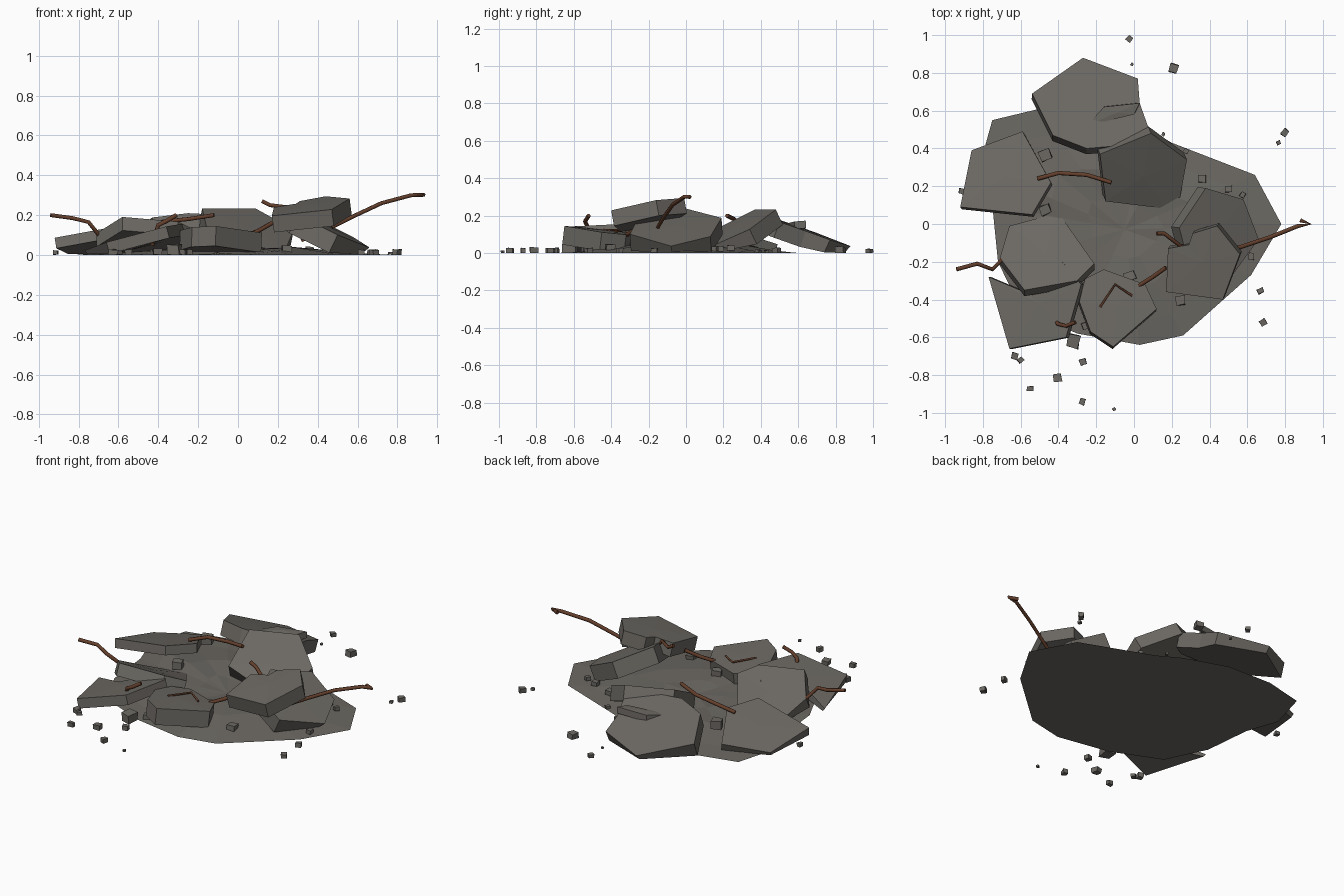
import bpy, bmesh, math, random
from mathutils import Vector, Matrix
random.seed(7)

rust = bpy.data.materials.new("rust")
rust.diffuse_color = (0.13, 0.05, 0.025, 1)
stone = bpy.data.materials.new("concrete")
stone.diffuse_color = (0.15, 0.14, 0.125, 1)


def finish(name, bm, mat):
    bmesh.ops.recalc_face_normals(bm, faces=bm.faces)
    me = bpy.data.meshes.new(name)
    bm.to_mesh(me)
    bm.free()
    me.materials.append(mat)
    ob = bpy.data.objects.new(name, me)
    bpy.context.collection.objects.link(ob)
    return ob


# Shallow rubble bed: irregular outline with inner rings and a fan centre
def rubble_bed(outline):
    bm = bmesh.new()
    c = Vector((-0.05, -0.03, 0))
    rings = []
    for s, z in ((1, 0.0), (0.8, 0.012), (0.5, 0.035), (0.25, 0.03)):
        ring = []
        for x, y in outline:
            p = c + (Vector((x, y, 0)) - c) * s
            p.z = z + (random.uniform(-0.01, 0.012) if s < 1 else 0)
            ring.append(bm.verts.new(p))
        rings.append(ring)
    n = len(outline)
    mid = bm.verts.new(c + Vector((0, 0, 0.02)))
    for i in range(n):
        j = (i + 1) % n
        for a, b in zip(rings, rings[1:]):
            bm.faces.new((a[i], a[j], b[j], b[i]))
        bm.faces.new((rings[-1][i], rings[-1][j], mid))
    bm.faces.new(rings[0])
    finish("rubble_bed", bm, stone)


rubble_bed([(0.78, 0), (0.64, 0.26), (0.2, 0.43), (0.06, 0.51), (-0.2, 0.6),
            (-0.5, 0.61), (-0.75, 0.55), (-0.82, 0.3), (-0.75, 0.1), (-0.72, -0.2),
            (-0.6, -0.45), (-0.3, -0.58), (0.03, -0.64), (0.26, -0.59), (0.62, -0.27)])


# Tilted broken slab: outline on a plane through (cx, cy, cz) with slopes a, b
def slab(name, outline, centre, a, b, t):
    bm = bmesh.new()
    cx, cy, cz = centre
    nrm = Vector((-a, -b, 1)).normalized()
    top, low = [], []
    for x, y in outline:
        p = Vector((x, y, max(0.02, cz + a * (x - cx) + b * (y - cy))))
        q = p - nrm * t
        q.z = max(q.z, 0.004)
        top.append(bm.verts.new(p))
        low.append(bm.verts.new(q))
    hub = bm.verts.new((cx, cy, cz + 0.004))
    n = len(top)
    for i in range(n):
        j = (i + 1) % n
        bm.faces.new((top[i], top[j], hub))
        bm.faces.new((top[i], low[i], low[j], top[j]))
    bm.faces.new(low[::-1])
    finish(name, bm, stone)


slab("back_slab", [(-0.27, 0.88), (0.02, 0.77), (0.03, 0.64), (0.08, 0.5), (-0.02, 0.42),
                   (-0.25, 0.40), (-0.43, 0.47), (-0.54, 0.69)], (-0.22, 0.62, 0.13), -0.02, -0.36, 0.09)
slab("inner_back_slab", [(-0.18, 0.37), (0.09, 0.48), (0.28, 0.34), (0.24, 0.12), (0.18, 0.08),
                         (-0.15, 0.12)], (0.05, 0.25, 0.13), -0.2, 0.48, 0.09)
slab("back_slab_chip", [(-0.25, 0.52), (-0.16, 0.62), (0.03, 0.64), (0.0, 0.58)],
     (-0.09, 0.59, 0.165), 0.05, 0.05, 0.04)
slab("left_slab", [(-0.86, 0.39), (-0.59, 0.49), (-0.44, 0.22), (-0.54, 0.05), (-0.92, 0.09)],
     (-0.68, 0.25, 0.088), 0.16, -0.23, 0.055)
slab("inner_left_slab", [(-0.71, -0.18), (-0.66, -0.01), (-0.4, 0.06), (-0.21, -0.21), (-0.3, -0.3),
                         (-0.58, -0.35)], (-0.47, -0.15, 0.095), 0.0, -0.48, 0.075)
slab("front_left_slab", [(-0.77, -0.28), (-0.58, -0.36), (-0.38, -0.2), (-0.28, -0.32), (-0.36, -0.6),
                         (-0.66, -0.66)], (-0.5, -0.42, 0.1), 0.27, -0.03, 0.06)
slab("front_slab", [(-0.29, -0.41), (-0.26, -0.29), (-0.16, -0.24), (0.06, -0.32), (0.12, -0.45),
                    (-0.11, -0.65), (-0.23, -0.57)], (-0.1, -0.43, 0.118), -0.04, -0.12, 0.1)
slab("right_slab", [(0.18, -0.13), (0.29, -0.11), (0.31, -0.05), (0.44, -0.01), (0.56, -0.16),
                    (0.47, -0.4), (0.17, -0.36)], (0.36, -0.2, 0.25), 0.13, 0.18, 0.085)
slab("lower_right_slab", [(0.24, -0.02), (0.38, 0.19), (0.58, 0.13), (0.66, -0.08), (0.5, -0.3),
                          (0.3, -0.25)], (0.44, -0.05, 0.145), -0.48, 0.06, 0.1)


# Bent reinforcing bars
def bar(name, pts, r=0.011):
    cu = bpy.data.curves.new(name, 'CURVE')
    cu.dimensions = '3D'
    cu.bevel_depth = r
    cu.bevel_resolution = 1
    cu.use_fill_caps = True
    sp = cu.splines.new('POLY')
    sp.points.add(len(pts) - 1)
    for p, v in zip(sp.points, pts):
        p.co = (*v, 1)
    cu.materials.append(rust)
    ob = bpy.data.objects.new(name, cu)
    bpy.context.collection.objects.link(ob)


bar("right_bar", [(0.47, -0.15, 0.14), (0.57, -0.12, 0.19), (0.72, -0.07, 0.26), (0.87, -0.01, 0.3),
                  (0.93, 0.0, 0.302), (0.88, 0.02, 0.3)])
bar("left_bar", [(-0.94, -0.24, 0.2), (-0.83, -0.21, 0.185), (-0.75, -0.24, 0.165), (-0.69, -0.18, 0.09)])
bar("back_bar", [(-0.51, 0.24, 0.13), (-0.4, 0.27, 0.165), (-0.25, 0.26, 0.18), (-0.12, 0.22, 0.2)])
bar("inner_bar", [(0.12, -0.05, 0.27), (0.16, -0.05, 0.25), (0.25, -0.12, 0.24), (0.33, -0.1, 0.07)])
bar("front_bar", [(0.02, -0.33, 0.09), (0.1, -0.28, 0.12), (0.17, -0.23, 0.16)])
bar("front_hook_bar", [(-0.18, -0.44, 0.125), (-0.1, -0.32, 0.122), (-0.01, -0.38, 0.115)], 0.006)
bar("left_hook_bar", [(-0.43, -0.5, 0.05), (-0.4, -0.53, 0.15), (-0.36, -0.54, 0.17), (-0.31, -0.52, 0.2)])

# Loose crumbs: x, y, size, height of resting surface
crumbs = [(-.025, .98, .03, 0), (-.01, .845, .015, 0), (.21, .825, .045, 0), (.8, .485, .038, 0),
          (.765, .43, .02, 0), (.155, .475, .02, 0), (.275, .385, .025, 0), (.36, .24, .04, .01),
          (.5, .185, .035, .01), (.575, .155, .03, .01), (.62, -.17, .035, 0), (.67, -.355, .035, 0),
          (.685, -.52, .035, 0), (.245, -.405, .05, .01), (-.02, -.275, .06, .03), (-.255, -.54, .04, 0),
          (-.32, -.62, .07, 0), (-.27, -.73, .035, 0), (-.405, -.815, .04, 0), (-.55, -.87, .035, 0),
          (-.275, -.94, .035, 0), (-.105, -.98, .018, 0), (-.63, -.7, .035, 0), (-.6, -.72, .03, 0),
          (-.47, .365, .06, .075), (-.47, .075, .055, .03), (-.915, .175, .03, 0)]
bm = bmesh.new()
for x, y, s, z in crumbs:
    m = (Matrix.Translation((x, y, z + s * 0.38)) @ Matrix.Rotation(random.uniform(0, 1.5), 4, 'Z')
         @ Matrix.Diagonal((s, s * random.uniform(0.75, 1), s * 0.75, 1)))
    made = bmesh.ops.create_cube(bm, size=1, matrix=m)
    for v in made['verts']:
        v.co += Vector([random.uniform(-0.08, 0.08) * s for _ in range(3)])
        v.co.z = max(v.co.z, 0)
finish("loose_crumbs", bm, stone)
